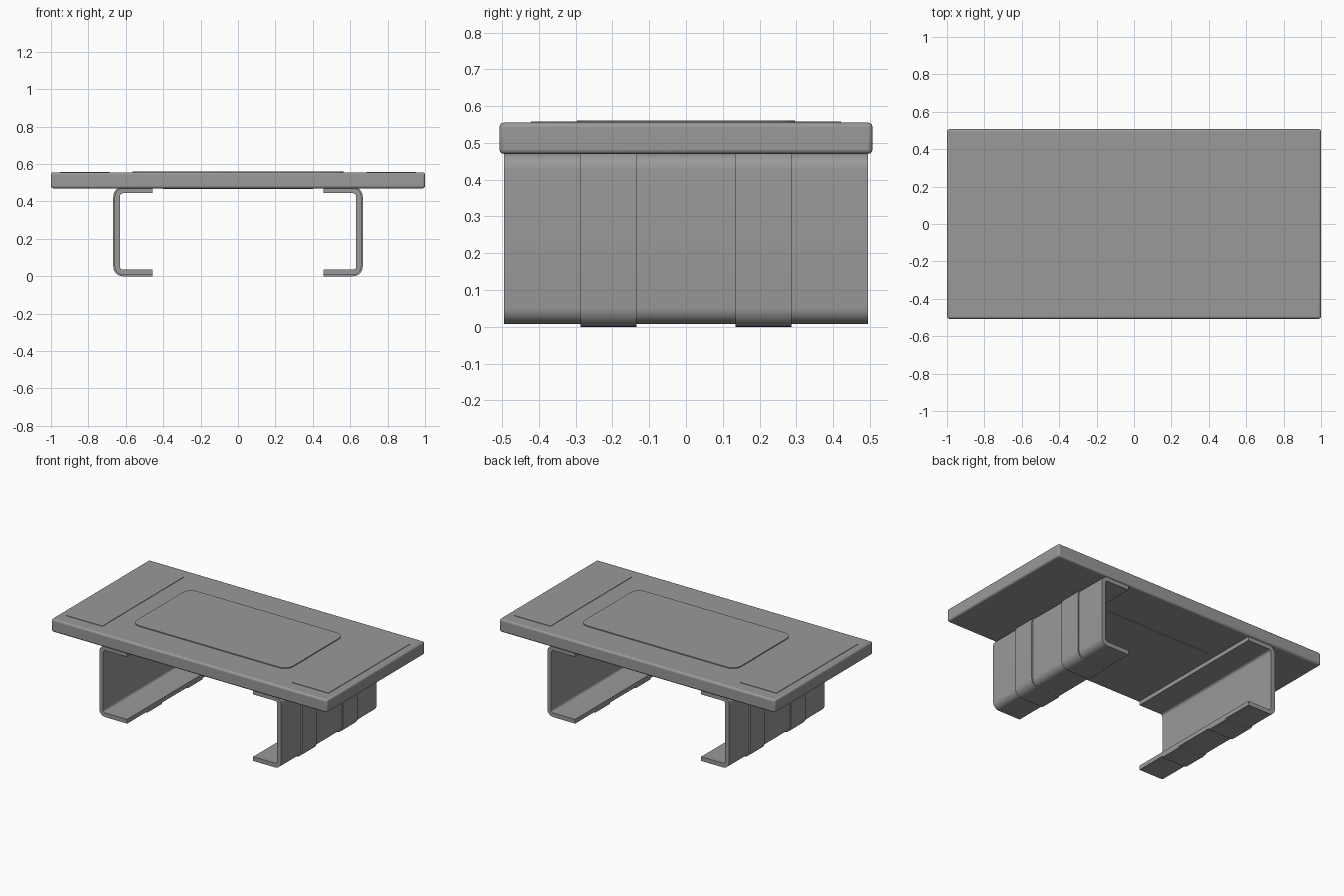
import bpy, bmesh, math

if "Cube" in bpy.data.objects:
    bpy.data.objects.remove(bpy.data.objects["Cube"], do_unlink=True)

grey = bpy.data.materials.new("grey metal")
grey.use_nodes = True
colour = (0.32, 0.32, 0.32, 1)
grey.diffuse_color = colour
grey.node_tree.nodes["Principled BSDF"].inputs["Base Color"].default_value = colour


def arc(cx, cz, r, start, end, steps=8):
    """Points on a circular arc, angles in degrees."""
    angles = [math.radians(start + (end - start) * i / steps) for i in range(steps + 1)]
    return [(cx + r * math.cos(a), cz + r * math.sin(a)) for a in angles]


def finish(name, bm, bevel=0.0, segments=2):
    bmesh.ops.recalc_face_normals(bm, faces=bm.faces)
    mesh = bpy.data.meshes.new(name)
    bm.to_mesh(mesh)
    bm.free()
    mesh.materials.append(grey)
    obj = bpy.data.objects.new(name, mesh)
    bpy.context.collection.objects.link(obj)
    if bevel:
        mod = obj.modifiers.new("edge_bevel", "BEVEL")
        mod.width, mod.segments = bevel, segments
        mod.limit_method = "ANGLE"
    bpy.ops.object.select_all(action="DESELECT")
    obj.select_set(True)
    bpy.context.view_layer.objects.active = obj
    bpy.ops.object.shade_smooth_by_angle(angle=math.radians(35))
    return obj


def prism(name, outline, to_3d, depth, bevel=0.0, segments=2):
    """Extrude a closed 2D outline along the depth vector."""
    bm = bmesh.new()
    face = bm.faces.new([bm.verts.new(to_3d(p)) for p in outline])
    moved = bmesh.ops.extrude_face_region(bm, geom=[face])["geom"]
    verts = [v for v in moved if isinstance(v, bmesh.types.BMVert)]
    bmesh.ops.translate(bm, verts=verts, vec=depth)
    return finish(name, bm, bevel, segments)


def slab(name, cx, hx, hy, z0, z1, corner=0.0, bevel=0.0, segments=2):
    """Horizontal plate, optionally with rounded plan corners."""
    outline = []
    for i, (sx, sy) in enumerate(((1, 1), (-1, 1), (-1, -1), (1, -1))):
        x, y = cx + sx * (hx - corner), sy * (hy - corner)
        outline += arc(x, y, corner, 90 * i, 90 * i + 90) if corner else [(x, y)]
    return prism(name, outline, lambda p: (p[0], p[1], z0), (0, 0, z1 - z0), bevel, segments)


def channel(name, side, x_out, z0, z1, radius, thick, y0, y1):
    """C-section with rounded corners, open towards the middle."""
    x_end, cx = 0.457, x_out - radius
    inner = radius - thick
    low, high = z0 + radius, z1 - radius
    outline = [(x_end, z0)] + arc(cx, low, radius, -90, 0) + arc(cx, high, radius, 0, 90)
    outline += [(x_end, z1), (x_end, z1 - thick)]
    outline += arc(cx, high, inner, 90, 0) + arc(cx, low, inner, 0, -90)
    outline += [(x_end, z0 + thick)]
    return prism(name, outline, lambda p: (side * p[0], y0, p[1]), (0, y1 - y0, 0))


# Top board with its shallow raised and underside panels
slab("table_top", 0, 1.0, 0.507, 0.47, 0.555, bevel=0.012, segments=3)
slab("centre_panel", 0, 0.565, 0.297, 0.55, 0.561, corner=0.06)
slab("underside_panel", 0, 0.4, 0.197, 0.466, 0.475)

# Each side: end panel, channel leg and two wrapped bands
for side, label in ((-1, "right"), (1, "left")):
    slab(label + "_end_panel", side * 0.82, 0.132, 0.422, 0.55, 0.558)
    channel(label + "_leg", side, 0.659, 0.008, 0.472, 0.044, 0.028, -0.495, 0.495)
    for low, place in ((-0.287, "front"), (0.135, "back")):
        channel(label + "_" + place + "_band", side, 0.667, 0.0, 0.478, 0.052, 0.012, low, low + 0.152)
